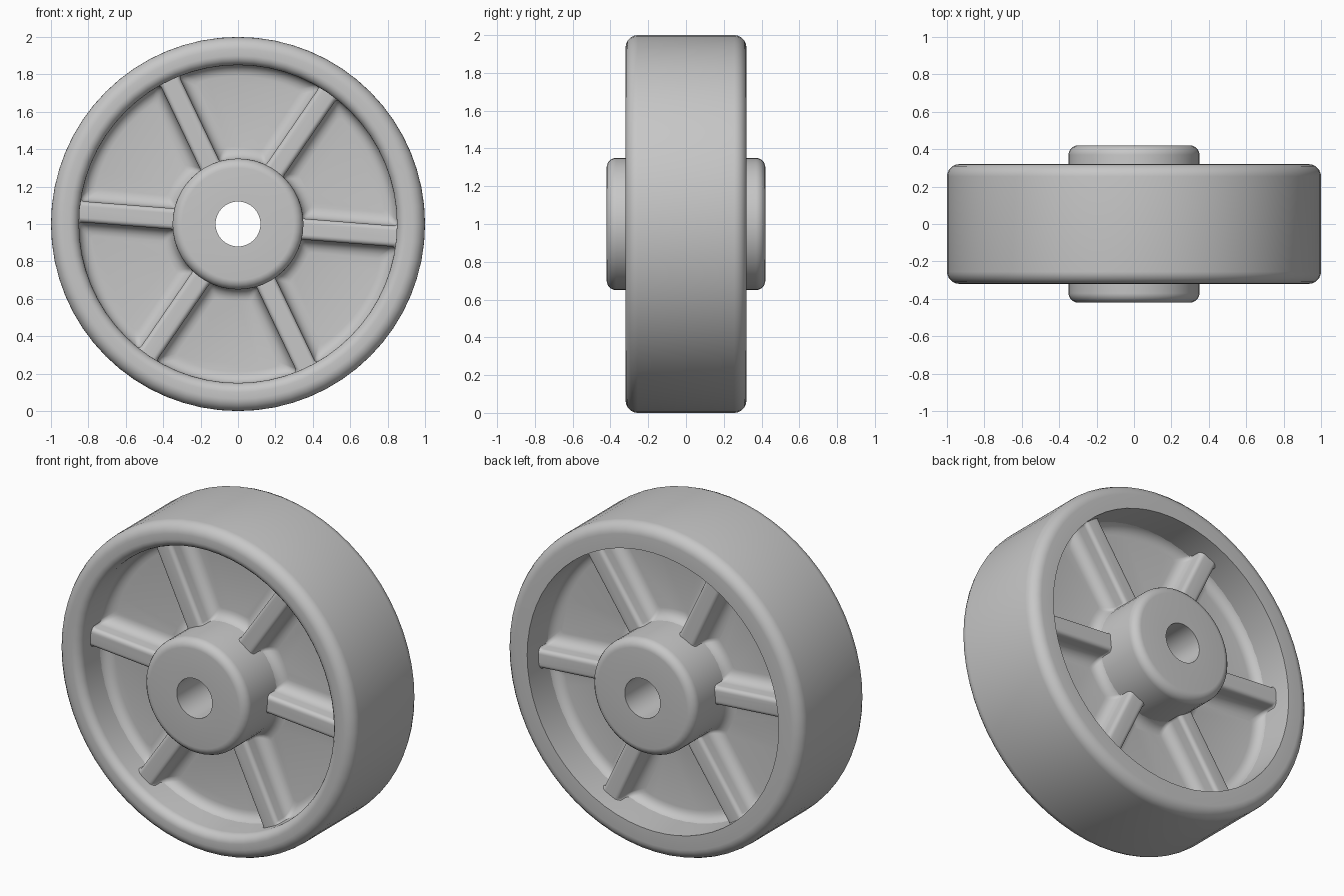
import bpy, bmesh, math
from mathutils import Vector

if "Cube" in bpy.data.objects:
    bpy.data.objects.remove(bpy.data.objects["Cube"], do_unlink=True)

GREY = (0.57, 0.57, 0.57, 1)
mat = bpy.data.materials.new("plain grey")
mat.use_nodes = True
mat.diffuse_color = GREY
mat.node_tree.nodes["Principled BSDF"].inputs["Base Color"].default_value = GREY

RIM_R, LIP_R, HUB_R, BORE_R = 1.0, 0.85, 0.35, 0.12
RIM_Y, HUB_Y, WEB_Y, RIB_Y = 0.32, 0.42, 0.08, 0.215
FILLET, RIB_ROUND, RIB_HALF, BITE = 0.065, 0.025, 0.06, 0.004


def rounded(corners, steps=5):
    """Closed outline from (a, b, radius) corners, with each corner rounded."""
    out = []
    for i, (a, b, r) in enumerate(corners):
        p = Vector((a, b))
        if r == 0:
            out.append(p)
            continue
        u = (Vector(corners[i - 1][:2]) - p).normalized()
        v = (Vector(corners[(i + 1) % len(corners)][:2]) - p).normalized()
        half = u.angle(v) / 2
        centre = p + (u + v).normalized() * r / math.sin(half)
        start = p + u * r / math.tan(half) - centre
        end = p + v * r / math.tan(half) - centre
        for k in range(steps + 1):
            out.append(centre + start.lerp(end, k / steps).normalized() * r)
    return out


def make_object(bm, name):
    bmesh.ops.recalc_face_normals(bm, faces=bm.faces)
    mesh = bpy.data.meshes.new(name)
    bm.to_mesh(mesh)
    bm.free()
    mesh.materials.append(mat)
    ob = bpy.data.objects.new(name, mesh)
    bpy.context.collection.objects.link(ob)
    return ob


def activate(ob):
    bpy.ops.object.select_all(action='DESELECT')
    ob.select_set(True)
    bpy.context.view_layer.objects.active = ob


def lathe(name, outline, segments):
    """Turn a closed (radius, y) outline about the axle."""
    bm = bmesh.new()
    vs = [bm.verts.new((r, y, 1)) for r, y in outline]
    es = [bm.edges.new((vs[i - 1], vs[i])) for i in range(len(vs))]
    bmesh.ops.spin(bm, geom=vs + es, cent=(0, 0, 1), axis=(0, 1, 0),
                   angle=math.tau, steps=segments, use_duplicate=False)
    bmesh.ops.remove_doubles(bm, verts=bm.verts, dist=1e-4)
    return make_object(bm, name)


def pocket_outline(inset, middle):
    """Sector between two ribs, drawn in by inset on every side."""
    corners = []
    for r, way, n in ((HUB_R + inset, 1, 6), (LIP_R - inset, -1, 16)):
        spread = math.radians(30) - math.asin((RIB_HALF + inset) / r)
        for k in range(n + 1):
            a = middle + way * spread * (2 * k / n - 1)
            corners.append((r * math.cos(a), r * math.sin(a),
                            0.02 if k in (0, n) else 0))
    return rounded(corners, 4)


# Rim: the front lip is rounded, the back lip is crisp
rim = lathe("rim", rounded([
    (LIP_R, -RIM_Y, 0.05), (RIM_R, -RIM_Y, FILLET),
    (RIM_R, RIM_Y, FILLET), (LIP_R, RIM_Y, 0)]), 64)

# Hub with its bore
hub = lathe("hub", rounded([
    (BORE_R, -HUB_Y, 0), (HUB_R, -HUB_Y, 0.05),
    (HUB_R, HUB_Y, 0.05), (BORE_R, HUB_Y, 0)]), 48)

# Ribbed web: a thick disc with filleted pockets sunk into both faces
web = lathe("ribbed_web", [(0.25, -RIB_Y), (0.9, -RIB_Y), (0.9, RIB_Y), (0.25, RIB_Y)], 64)
layers = []
arc = [math.radians(90) * k / 5 for k in range(6)]
for t in arc:
    layers.append((WEB_Y + FILLET * (1 - math.cos(t)), FILLET * (1 - math.sin(t)) - BITE))
for t in arc:
    layers.append((RIB_Y - RIB_ROUND * (1 - math.sin(t)), -RIB_ROUND * (1 - math.cos(t)) - BITE))
layers.append((RIB_Y + 0.03, -RIB_ROUND - BITE))
bm = bmesh.new()
for side in (-1, 1):
    for i in range(6):
        middle = math.radians(25.5 + 60 * i)
        rings = [[bm.verts.new((x, side * y, z + 1)) for x, z in pocket_outline(d, middle)]
                 for y, d in layers]
        for low, high in zip(rings, rings[1:]):
            for j in range(len(low)):
                bm.faces.new((low[j - 1], low[j], high[j], high[j - 1]))
        bm.faces.new(rings[0])
        bm.faces.new(rings[-1])
cutter = make_object(bm, "pocket_cutter")
cutter.hide_render = True
cut = web.modifiers.new("pockets", 'BOOLEAN')
cut.operation = 'DIFFERENCE'
cut.solver = 'EXACT'
cut.object = cutter
activate(web)
bpy.ops.object.modifier_apply(modifier=cut.name)
bpy.data.objects.remove(cutter, do_unlink=True)

for part in (rim, hub, web):
    activate(part)
    bpy.ops.object.shade_smooth_by_angle(angle=math.radians(35))
